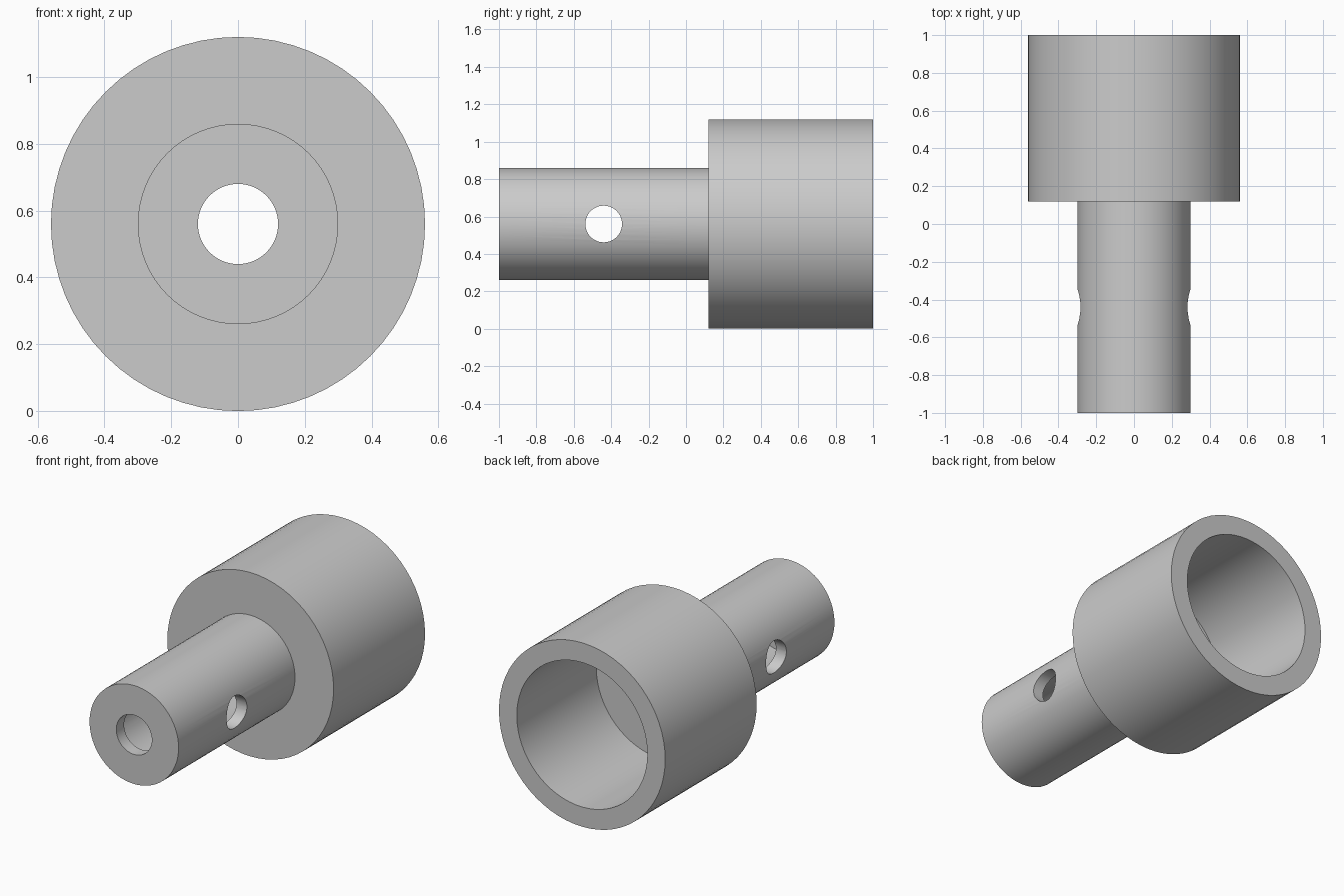
import bpy
import bmesh
from math import pi, radians
from mathutils import Matrix, Vector

if "Cube" in bpy.data.objects:
    bpy.data.objects.remove(bpy.data.objects["Cube"], do_unlink=True)

AXIS_Z = 0.56
SEGMENTS = 64

# Plain grey metal
grey = bpy.data.materials.new("grey_metal")
grey.use_nodes = True
colour = (0.6, 0.6, 0.6, 1)
grey.diffuse_color = colour
grey.node_tree.nodes["Principled BSDF"].inputs["Base Color"].default_value = colour


def add_object(name, bm):
    bmesh.ops.recalc_face_normals(bm, faces=bm.faces[:])
    mesh = bpy.data.meshes.new(name)
    bm.to_mesh(mesh)
    bm.free()
    mesh.materials.append(grey)
    obj = bpy.data.objects.new(name, mesh)
    bpy.context.collection.objects.link(obj)
    return obj


def lathe(name, profile):
    """Revolve a closed (radius, y) profile around the long axis."""
    bm = bmesh.new()
    verts = [bm.verts.new((r, y, AXIS_Z)) for r, y in profile]
    edges = [bm.edges.new((a, b)) for a, b in zip(verts, verts[1:] + verts[:1])]
    bmesh.ops.spin(bm, geom=verts + edges, cent=(0, 0, AXIS_Z), axis=(0, 1, 0),
                   angle=2 * pi, steps=SEGMENTS, use_merge=True)
    bmesh.ops.remove_doubles(bm, verts=bm.verts[:], dist=0.0001)
    return add_object(name, bm)


# Hollow shank with a small end hole, opening into a wide cup
body = lathe("shank_and_socket", [
    (0.12, -1), (0.30, -1), (0.30, 0.12), (0.56, 0.12), (0.56, 1),
    (0.44, 1), (0.44, 0.235), (0.23, 0.235), (0.23, -0.925), (0.12, -0.925),
])

# Cross pin hole through both shank walls
bm = bmesh.new()
bmesh.ops.create_cone(
    bm, cap_ends=True, segments=48, radius1=0.098, radius2=0.098, depth=1,
    matrix=Matrix.Translation(Vector((0, -0.44, AXIS_Z))) @ Matrix.Rotation(pi / 2, 4, 'Y'))
cutter = add_object("pin_hole_cutter", bm)
cutter.hide_render = True

cut = body.modifiers.new("pin_hole", 'BOOLEAN')
cut.operation = 'DIFFERENCE'
cut.solver = 'EXACT'
cut.object = cutter

bpy.ops.object.select_all(action='DESELECT')
body.select_set(True)
bpy.context.view_layer.objects.active = body
bpy.ops.object.modifier_apply(modifier=cut.name)
bpy.data.objects.remove(cutter, do_unlink=True)

# Smooth walls, crisp rims
bpy.ops.object.shade_smooth_by_angle(angle=radians(30))
